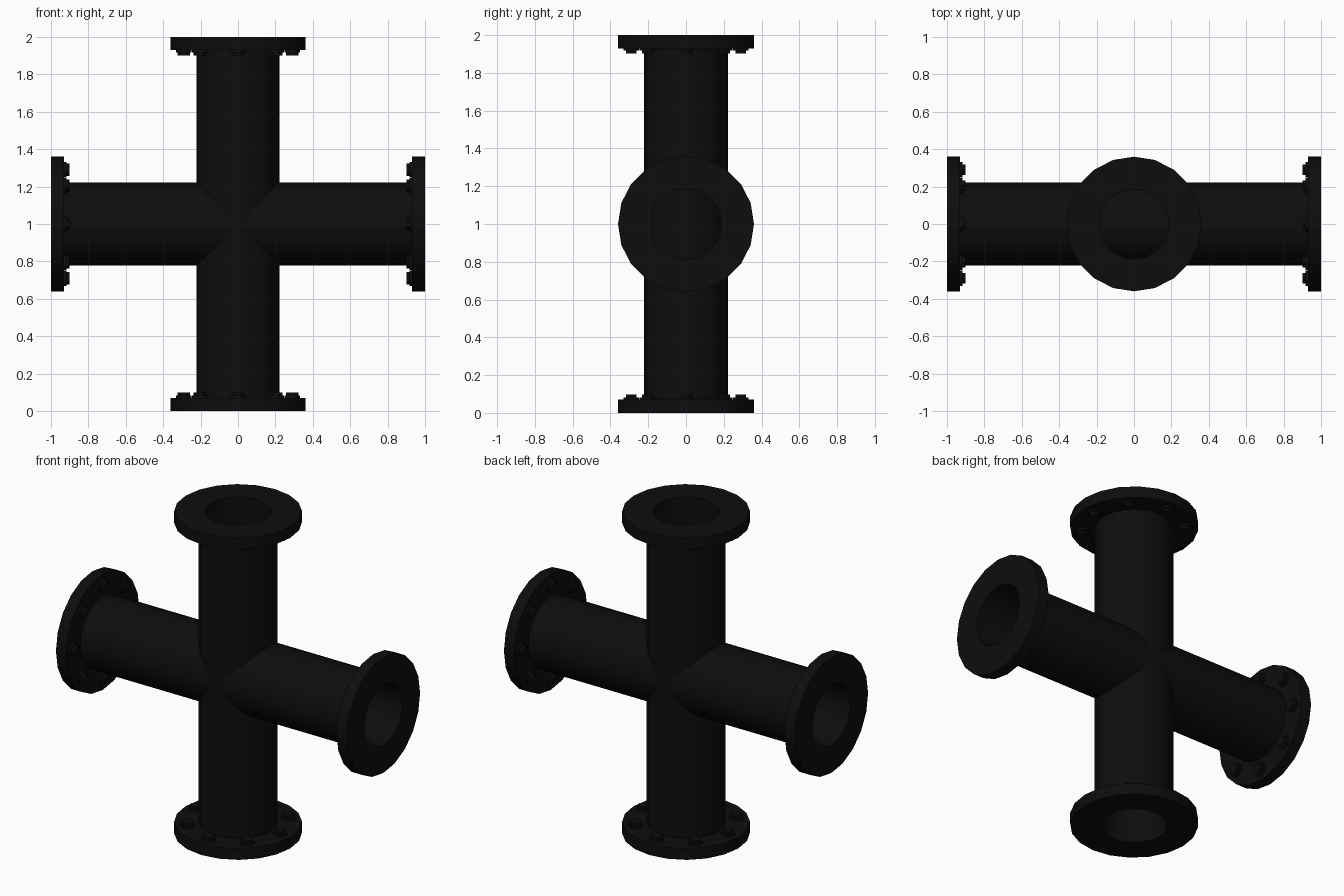
import bpy
import math
from mathutils import Matrix, Vector

cube = bpy.data.objects.get("Cube")
if cube:
    bpy.data.objects.remove(cube, do_unlink=True)

# Single near-black paint
paint = bpy.data.materials.new("black_paint")
paint.use_nodes = True
COLOUR = (0.004, 0.004, 0.004, 1)
paint.diffuse_color = COLOUR
paint.node_tree.nodes["Principled BSDF"].inputs["Base Color"].default_value = COLOUR

SIDES = 20
BORE, PIPE, RIM = 0.187, 0.222, 0.36
THICK = 0.07
BOLT_CIRCLE, BOLTS = 0.29, 8
CENTRE = Matrix.Translation((0, 0, 1))


def ring(name, profile, frame, sides=SIDES):
    """Revolve a closed (radius, height) profile around local z."""
    n = len(profile)
    verts, faces = [], []
    for i in range(sides):
        a = math.tau * i / sides
        verts += [(r * math.cos(a), r * math.sin(a), h) for r, h in profile]
        for j in range(n):
            k, b = (j + 1) % n, (i + 1) % sides
            faces.append((i * n + j, b * n + j, b * n + k, i * n + k))
    mesh = bpy.data.meshes.new(name)
    mesh.from_pydata(verts, [], faces)
    return finish(name, mesh, frame)


def finish(name, mesh, frame):
    mesh.materials.append(paint)
    obj = bpy.data.objects.new(name, mesh)
    bpy.context.collection.objects.link(obj)
    obj.matrix_world = frame
    bpy.ops.object.select_all(action='DESELECT')
    obj.select_set(True)
    bpy.context.view_layer.objects.active = obj
    bpy.ops.object.shade_smooth_by_angle(angle=math.radians(30))
    return obj


def bolt_mesh():
    """Washer with a hexagonal head, stacked on local z."""
    verts, faces = [], []
    for sides, radius, low, high in ((12, 0.042, -0.01, 0.012), (6, 0.033, 0, 0.028)):
        s = len(verts)
        for h in (low, high):
            for i in range(sides):
                a = math.tau * i / sides
                verts.append((radius * math.cos(a), radius * math.sin(a), h))
        faces.append([s + i for i in reversed(range(sides))])
        faces.append([s + sides + i for i in range(sides)])
        for i in range(sides):
            j = (i + 1) % sides
            faces.append((s + i, s + j, s + sides + j, s + sides + i))
    mesh = bpy.data.meshes.new("bolt")
    mesh.from_pydata(verts, [], faces)
    return mesh


# Two crossing tubes
upright = CENTRE
across = CENTRE @ Matrix.Rotation(math.pi / 2, 4, 'Y')
tube = [(BORE, -0.99), (PIPE, -0.99), (PIPE, 0.99), (BORE, 0.99)]
ring("upright_pipe", tube, upright)
ring("cross_pipe", tube, across)

# Flanges with a circle of bolts on the inner face of each
flange = [(BORE, 1 - THICK), (RIM, 1 - THICK), (RIM, 1), (BORE, 1)]
arms = {"bottom": math.pi, "top": 0, "left": math.pi / 2, "right": -math.pi / 2}
for side, angle in arms.items():
    frame = CENTRE @ Matrix.Rotation(angle, 4, 'Y')
    ring(side + "_flange", flange, frame)
    for i in range(BOLTS):
        a = math.tau * i / BOLTS
        spot = Vector((BOLT_CIRCLE * math.cos(a), BOLT_CIRCLE * math.sin(a), 1 - THICK))
        face_in = Matrix.Translation(spot) @ Matrix.Rotation(math.pi, 4, 'X')
        finish(f"{side}_bolt_{i + 1}", bolt_mesh(), frame @ face_in)
